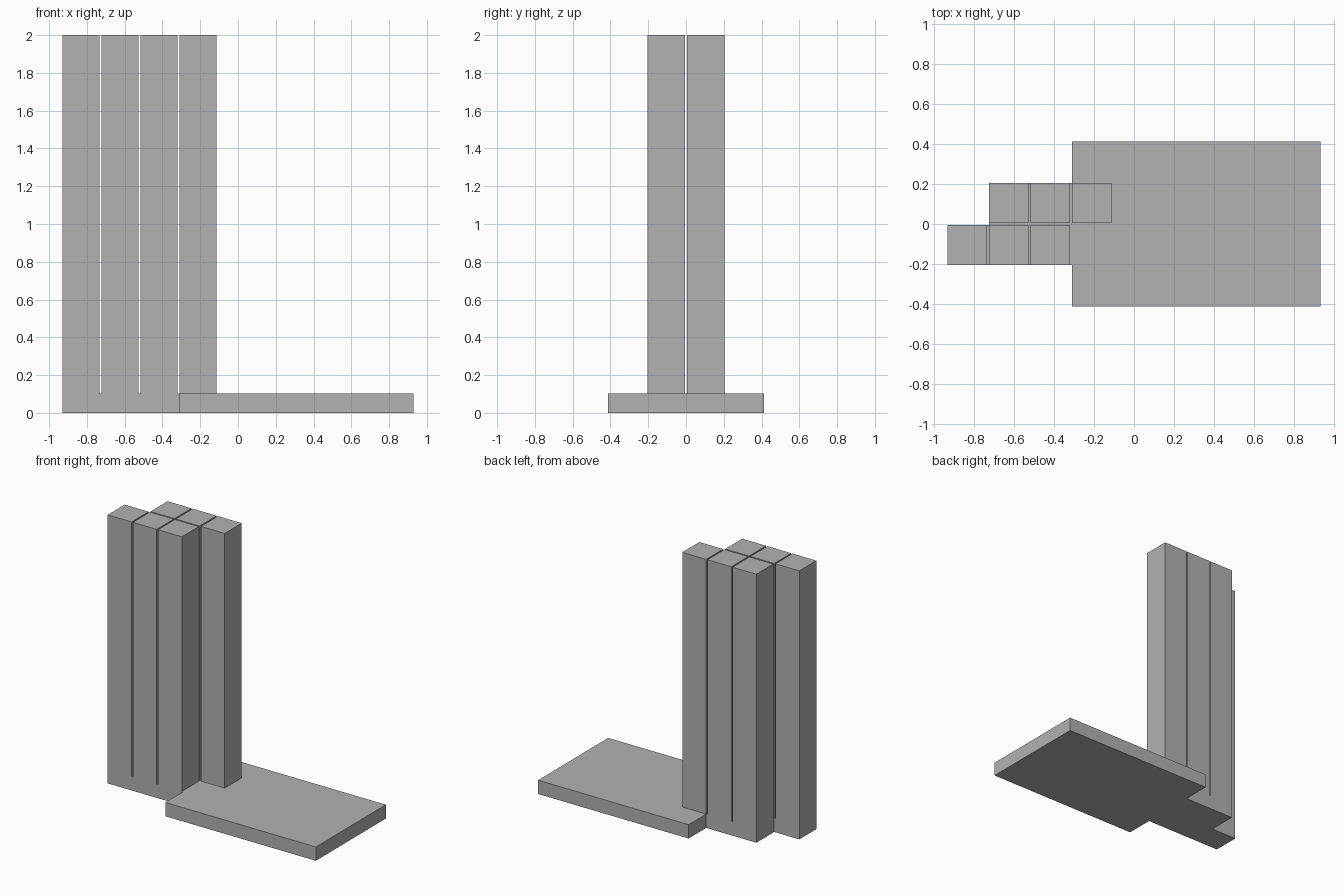
import bpy
import bmesh

cube = bpy.data.objects.get("Cube")
if cube:
    bpy.data.objects.remove(cube, do_unlink=True)

# Single flat colour
grey = bpy.data.materials.new("light_grey")
grey.use_nodes = True
colour = (0.445, 0.445, 0.445, 1)
grey.diffuse_color = colour
grey.node_tree.nodes["Principled BSDF"].inputs["Base Color"].default_value = colour


def prism(name, outline, bottom, top):
    """Extrude a flat outline upwards into a solid."""
    mesh = bpy.data.meshes.new(name)
    bm = bmesh.new()
    face = bm.faces.new([bm.verts.new((x, y, bottom)) for x, y in outline])
    result = bmesh.ops.extrude_face_region(bm, geom=[face])
    raised = [v for v in result["geom"] if isinstance(v, bmesh.types.BMVert)]
    bmesh.ops.translate(bm, verts=raised, vec=(0, 0, top - bottom))
    bmesh.ops.recalc_face_normals(bm, faces=bm.faces)
    bm.to_mesh(mesh)
    bm.free()
    mesh.materials.append(grey)
    obj = bpy.data.objects.new(name, mesh)
    bpy.context.collection.objects.link(obj)
    return obj


LEFT, RIGHT = -0.93, 0.93      # overall extent in x
PITCH, WIDTH = 0.2067, 0.197   # column spacing and width
GAP, DEPTH = 0.005, 0.205      # inner and outer y of each column row
SLAB, HALF = -0.31, 0.412      # slab edge in x and half depth
BASE, TOP = 0.103, 2.0

# Base: wide slab with a stepped tongue beneath the columns
step = LEFT + PITCH
prism("base", [
    (SLAB, -HALF), (RIGHT, -HALF), (RIGHT, HALF), (SLAB, HALF),
    (SLAB, DEPTH), (step, DEPTH), (step, -GAP), (LEFT, -GAP),
    (LEFT, -DEPTH), (SLAB, -DEPTH),
], 0, BASE)

# Two rows of three columns, the back row shifted by one column
for row, shift, y0, y1 in (("front", 0, -DEPTH, -GAP), ("back", 1, GAP, DEPTH)):
    for i in range(3):
        x0 = LEFT + (i + shift) * PITCH
        x1 = x0 + WIDTH
        prism(f"{row}_column_{i + 1}",
              [(x0, y0), (x1, y0), (x1, y1), (x0, y1)], BASE, TOP)
